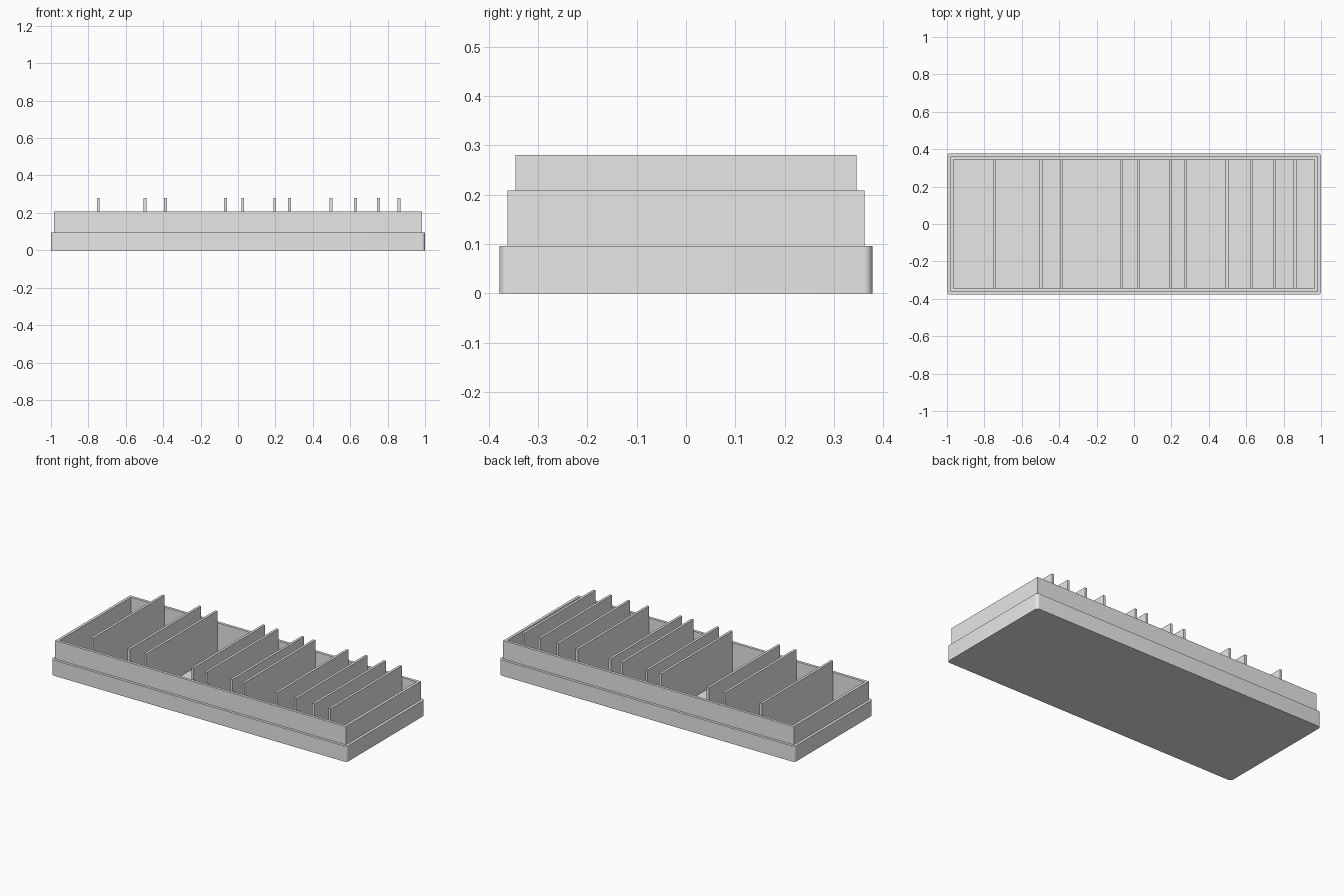
import bpy, bmesh
from math import radians

cube = bpy.data.objects.get("Cube")
if cube:
    bpy.data.objects.remove(cube, do_unlink=True)

grey = bpy.data.materials.new("plain grey")
grey.use_nodes = True
colour = (0.8, 0.8, 0.8, 1)
grey.diffuse_color = colour
grey.node_tree.nodes["Principled BSDF"].inputs["Base Color"].default_value = colour

WALL = 0.017


def box_mesh(x, hx, hy, z0, z1):
    """Box with half sizes hx, hy standing between z0 and z1."""
    bm = bmesh.new()
    bmesh.ops.create_cube(bm, size=2)
    for v in bm.verts:
        v.co = (x + v.co.x * hx, v.co.y * hy, z1 if v.co.z > 0 else z0)
    return bm


def finish(bm, name):
    bmesh.ops.recalc_face_normals(bm, faces=bm.faces)
    mesh = bpy.data.meshes.new(name)
    bm.to_mesh(mesh)
    bm.free()
    mesh.materials.append(grey)
    obj = bpy.data.objects.new(name, mesh)
    bpy.context.collection.objects.link(obj)
    return obj


def open_box(name, hx, hy, z0, z1, floor, radius=0):
    """Hollow box, open at the top, with optional rounded upright corners."""
    bm = box_mesh(0, hx, hy, z0, z1)
    if radius:
        upright = [e for e in bm.edges
                   if abs(e.verts[0].co.z - e.verts[1].co.z) > 0.01]
        bmesh.ops.bevel(bm, geom=upright, offset=radius, segments=6,
                        profile=0.5, affect='EDGES')
    bm.normal_update()
    top = max(bm.faces, key=lambda f: f.calc_center_median().z)
    bmesh.ops.inset_region(bm, faces=[top], thickness=WALL, use_even_offset=True)
    # Sink the inset face to the floor
    result = bmesh.ops.extrude_discrete_faces(bm, faces=[top])
    for v in result["faces"][0].verts:
        v.co.z = floor
    return finish(bm, name)


# Outer sleeve with rounded corners
sleeve = open_box("lower_sleeve", 1.0, 0.378, 0, 0.096, 0.008, radius=0.018)
bpy.ops.object.select_all(action='DESELECT')
sleeve.select_set(True)
bpy.context.view_layer.objects.active = sleeve
bpy.ops.object.shade_smooth_by_angle(angle=radians(30))

# Taller tray standing inside the sleeve
open_box("inner_tray", 0.983, 0.362, 0.008, 0.208, WALL)

# Unevenly spaced cross dividers
positions = (-0.747, -0.498, -0.388, -0.067, 0.025, 0.197,
             0.275, 0.498, 0.628, 0.751, 0.861)
for i, x in enumerate(positions, 1):
    finish(box_mesh(x, 0.0075, 0.345, WALL, 0.28), f"divider_{i}")
